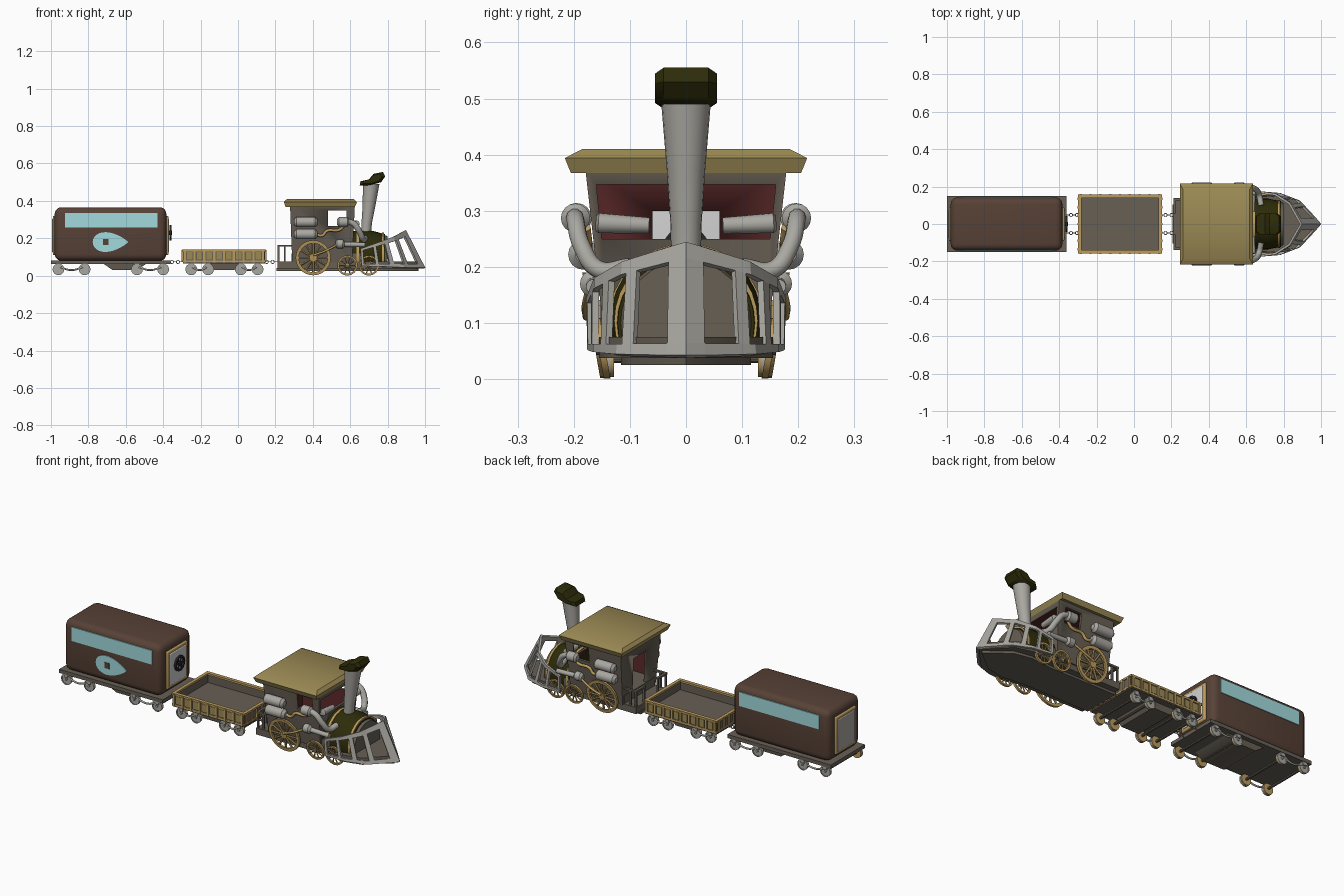
import bpy, bmesh, math
from mathutils import Vector

if "Cube" in bpy.data.objects:
    bpy.data.objects.remove(bpy.data.objects["Cube"])

def material(name, r, g, b):
    m = bpy.data.materials.new(name)
    m.diffuse_color = (r, g, b, 1)
    m.use_nodes = True
    m.node_tree.nodes["Principled BSDF"].inputs["Base Color"].default_value = m.diffuse_color
    return m

BROWN = material("brown", .095, .053, .037)
STEEL = material("pale steel", .40, .39, .355)
HULL = material("grey brown", .135, .115, .09)
TAN = material("roof tan", .33, .255, .09)
GOLD = material("gold", .50, .33, .11)
OLIVE = material("dark olive", .026, .025, .003)
RED = material("dark red", .085, .018, .018)
BLUE = material("window blue", .36, .70, .72)
BLACK = material("black", .02, .02, .02)
WHITE = material("door white", .62, .62, .62)

def finish(name, bm, mat, angle=35):
    bmesh.ops.recalc_face_normals(bm, faces=bm.faces)
    me = bpy.data.meshes.new(name)
    bm.to_mesh(me)
    bm.free()
    me.materials.append(mat)
    me.shade_smooth()
    me.set_sharp_from_angle(angle=math.radians(angle))
    ob = bpy.data.objects.new(name, me)
    bpy.context.collection.objects.link(ob)
    return ob

def loft(name, rings, mat, closed=False, bevel=0):
    """Skin rings of points; closed joins last ring to first, else ends are capped."""
    bm = bmesh.new()
    vs = [[bm.verts.new(p) for p in r] for r in rings]
    n = len(rings[0])
    for i in range(len(vs) if closed else len(vs) - 1):
        a, b = vs[i], vs[(i + 1) % len(vs)]
        for j in range(n):
            bm.faces.new((a[j], a[(j + 1) % n], b[(j + 1) % n], b[j]))
    if not closed:
        bm.faces.new(vs[0])
        bm.faces.new(vs[-1])
    if bevel:
        bmesh.ops.bevel(bm, geom=bm.edges[:], offset=bevel, segments=5, profile=.5, affect='EDGES')
    return finish(name, bm, mat)

def rect(x0, x1, y0, y1, z):
    return [(x0, y0, z), (x1, y0, z), (x1, y1, z), (x0, y1, z)]

def box(name, x0, x1, y0, y1, z0, z1, mat, bevel=0):
    return loft(name, [rect(x0, x1, y0, y1, z0), rect(x0, x1, y0, y1, z1)], mat, bevel=bevel)

def rod(name, stations, mat, n=16, axis=None):
    """Round bar through (point, radius) stations."""
    d = Vector(axis) if axis else Vector(stations[-1][0]) - Vector(stations[0][0])
    q = d.to_track_quat('Z', 'Y')
    ring = [(math.cos(2 * math.pi * k / n), math.sin(2 * math.pi * k / n), 0) for k in range(n)]
    return loft(name, [[Vector(p) + q @ (Vector(c) * r) for c in ring] for p, r in stations], mat)

def tube(name, pts, r, mat):
    cu = bpy.data.curves.new(name, 'CURVE')
    cu.dimensions, cu.bevel_depth, cu.bevel_resolution = '3D', r, 3
    cu.use_fill_caps = True
    cu.resolution_u = 6
    sp = cu.splines.new('BEZIER')
    sp.bezier_points.add(len(pts) - 1)
    for b, p in zip(sp.bezier_points, pts):
        b.co = p
        b.handle_left_type = b.handle_right_type = 'AUTO'
    cu.materials.append(mat)
    ob = bpy.data.objects.new(name, cu)
    bpy.context.collection.objects.link(ob)

def hoop(name, c, r, w, t, mat, axis='Y', n=32):
    """Ring of rectangular section: radial width w, thickness t."""
    rings = []
    for k in range(n):
        a = 2 * math.pi * k / n
        ring = []
        for rr, h in ((r, -t / 2), (r, t / 2), (r - w, t / 2), (r - w, -t / 2)):
            u, v = rr * math.cos(a), rr * math.sin(a)
            ring.append(Vector(c) + Vector({'Y': (u, h, v), 'X': (h, u, v), 'Z': (u, v, h)}[axis]))
        rings.append(ring)
    return loft(name, rings, mat, closed=True)

def wheel(name, x, y, z, r, spokes, mat, t=.014, lean=0):
    """Spoked wheel; lean shifts the top outwards."""
    c = Vector((x, y, z))
    parts = [hoop(name + "_rim", c, r, r * .18, t, mat),
             rod(name + "_hub", [((x, y - t * .8, z), r * .2), ((x, y + t * .8, z), r * .2)], mat)]
    for k in range(spokes):
        a = 2 * math.pi * k / spokes
        d = Vector((math.cos(a), 0, math.sin(a))) * r
        parts.append(rod(name + "_spoke", [(c + d * .15, r * .065), (c + d * .9, r * .065)], mat, 6))
    for p in parts:
        for v in p.data.vertices:
            v.co.y += lean * (v.co.z - z)

def half(ob, zmin):
    """Flatten everything under zmin, so a barrel becomes an arch."""
    for v in ob.data.vertices:
        v.co.z = max(v.co.z, zmin)

def truck(name, xs, hw):
    """Pair of axles with wheels and hanging springs."""
    for x in xs:
        rod(name + "_axle", [((x, -hw, .036), .007), ((x, hw, .036), .007)], HULL, 8)
        for s in (-1, 1):
            wheel(name + "_wheel", x, s * hw, .034, .031, 6, STEEL, .01)
            rod(name + "_disc", [((x, s * (hw - .004), .034), .028), ((x, s * (hw + .002), .034), .028)], STEEL)
            rod(name + "_inner_disc", [((x, s * (hw - .012), .034), .03), ((x, s * (hw - .004), .034), .03)], GOLD)
            box(name + "_bracket", x - .012, x + .012, s * hw - .008, s * hw + .008, .045, .066, STEEL)
    for s in (-1, 1):
        tube(name + "_spring", [(xs[0], s * hw, .05), ((xs[0] + xs[1]) / 2, s * hw, .03), (xs[1], s * hw, .05)], .005, STEEL)

# ---- Carriage ----
box("carriage_bed", -1, -.36, -.15, .15, .062, .082, HULL)
loft("carriage_underframe", [rect(-.67, -.54, -.12, .12, .03), rect(-.72, -.49, -.125, .125, .064)], HULL)
box("carriage_body", -.98, -.383, -.142, .142, .08, .366, BROWN, bevel=.036)
for s in (-1, 1):
    box("carriage_window_strip", -.925, -.43, s * .143 - .003, s * .143 + .003, .258, .336, BLUE)
tear = []
for k in range(28):
    a = 2 * math.pi * k / 28
    tear.append((-.682 + .095 * math.cos(a), .18 + .066 * math.sin(a) * abs(math.sin(a / 2)) ** .8))
loft("drop_window", [[(x, y, z) for x, z in tear] for y in (-.146, -.139)], BLUE)
box("drop_window_centre", -.722, -.692, -.148, -.14, .163, .195, BROWN)
truck("carriage_rear_truck", (-.96, -.82), .14)
truck("carriage_front_truck", (-.54, -.40), .14)
for x, s, mat in ((-.38, 1, WHITE), (-.982, -1, STEEL)):
    box("end_door_frame", x - .008, x + .008, -.09, .09, .11, .32, GOLD, bevel=.007)
    box("end_door_panel", x + s * .006 - .006, x + s * .006 + .006, -.075, .075, .125, .305, mat, bevel=.005)
hoop("door_handwheel", (-.36, 0, .23), .042, .01, .01, BLACK, 'X')
rod("handwheel_shaft", [((-.375, 0, .23), .012), ((-.353, 0, .23), .012)], BLACK)
for k in range(3):
    d = Vector((0, math.cos(k * math.pi / 3), math.sin(k * math.pi / 3))) * .038
    c = Vector((-.36, 0, .23))
    rod("handwheel_spoke", [(c - d, .004), (c + d, .004)], BLACK, 6)

# ---- Open wagon ----
box("wagon_floor", -.295, .145, -.155, .155, .066, .086, HULL)
loft("wagon_underframe", [rect(-.13, -.02, -.12, .12, .03), rect(-.16, .01, -.125, .125, .068)], HULL)
truck("wagon_rear_truck", (-.25, -.16), .14)
truck("wagon_front_truck", (.015, .105), .14)
for s in (-1, 1):
    y = s * .149
    box("wagon_side_wall", -.293, .143, y - .004, y + .004, .08, .135, HULL)
    box("wagon_side_rail", -.298, .148, y - .01, y + .01, .13, .141, GOLD)
    box("wagon_side_sill", -.298, .148, y - .009, y + .009, .072, .082, GOLD)
    for k in range(9):
        x = -.285 + k * .0525
        box("wagon_side_post", x - .006, x + .006, s * .155 - .006, s * .155 + .006, .07, .137, GOLD)
        if k < 8:
            box("wagon_side_panel", x + .012, x + .041, s * .153 - .003, s * .153 + .003, .086, .127, TAN)
    x = -.075 + s * .216
    box("wagon_end_wall", x - .004, x + .004, -.15, .15, .08, .135, HULL)
    box("wagon_end_rail", x - .009, x + .009, -.158, .158, .13, .141, GOLD)
    box("wagon_end_sill", x - .008, x + .008, -.155, .155, .072, .082, GOLD)
    for k in range(7):
        y = -.135 + k * .045
        box("wagon_end_post", x + s * .006 - .005, x + s * .006 + .005, y - .006, y + .006, .072, .137, GOLD)

# ---- Coupling chains ----
for x0 in (-.353, .153):
    for s in (-1, 1):
        for k in range(4):
            hoop("chain_link", (x0 + k * .016, s * .048, .074), .011, .004, .004, STEEL, 'YZ'[k % 2], 10)

# ---- Locomotive base ----
plan = [(.21, -.14), (.62, -.137), (.76, -.155), (.86, -.13), (.985, 0), (.86, .13), (.76, .155), (.62, .137), (.21, .14)]
loft("engine_hull", [[(x, y, z) for x, y in plan] for z in (.038, .075)], HULL)
loft("engine_keel", [[(x * .98, y * .75, z) for x, y in plan] for z in (.025, .04)], HULL)
box("engine_lower_body", .285, .66, -.135, .135, .07, .12, HULL)
for s in (-1, 1):
    for x, y in ((.217, .06), (.217, .132), (.25, .132)):
        box("rear_rail_post", x - .005, x + .005, s * y - .005, s * y + .005, .07, .165, HULL)
    box("rear_rail", .21, .224, min(s * .055, s * .138), max(s * .055, s * .138), .155, .165, HULL)
    box("side_rail", .21, .29, s * .132 - .006, s * .132 + .006, .155, .165, HULL)

# ---- Cab with openings, red inside ----
cab = loft("cab", [rect(.29, .61, -.145, .145, .07), rect(.278, .625, -.18, .18, .38)], HULL)
cutters = [
    loft("cutter_room", [rect(.305, .597, -.13, .13, .085), rect(.293, .612, -.166, .166, .366)], RED),
    box("cutter_side_windows", .48, .58, -.3, .3, .265, .348, HULL),
    box("cutter_rear_door", .2, .4, -.06, .06, .09, .30, HULL),
    loft("cutter_front_window", [[(x, -.15, .25), (x, .15, .25), (x, .16, .347), (x, -.16, .347)] for x in (.55, .7)], HULL)]
for c in cutters:
    c.hide_render = True
    m = cab.modifiers.new("cut", 'BOOLEAN')
    m.operation, m.object, m.solver = 'DIFFERENCE', c, 'EXACT'
bpy.context.view_layer.update()
mesh = bpy.data.meshes.new_from_object(cab.evaluated_get(bpy.context.evaluated_depsgraph_get()))
cab.modifiers.clear()
cab.data = mesh
for c in cutters:
    bpy.data.objects.remove(c)
mesh.materials.clear()
mesh.materials.append(HULL)
mesh.materials.append(RED)
for p in mesh.polygons:
    inward = p.normal.dot(Vector((.45, 0, .22)) - p.center)
    p.material_index = 1 if inward > .03 and p.area > .004 else 0
loft("cab_roof", [rect(.275, .615, -.175, .175, .376), rect(.255, .625, -.205, .205, .367),
                  rect(.245, .636, -.216, .216, .394), rect(.262, .618, -.185, .185, .41)], TAN)

# ---- Boiler, chimney ----
half(rod("boiler", [((.60, 0, .105), .135), ((.72, 0, .105), .135), ((.785, 0, .1), .122)], OLIVE, 32, (1, 0, 0)), .05)
half(rod("boiler_front", [((.78, 0, .1), .118), ((.80, 0, .1), .112)], HULL, 32), .05)
for x, r in ((.64, .138), (.775, .128)):
    half(hoop("boiler_band", (x, 0, .104), r, .012, .012, GOLD, 'X'), .06)
rod("chimney", [((.683, 0, .20), .026), ((.688, 0, .28), .028), ((.70, 0, .37), .034), ((.712, 0, .49), .044)], STEEL, 20, (0, 0, 1))
hat = [(.65, .482), (.655, .505), (.70, .515), (.725, .545), (.775, .555), (.787, .53), (.765, .50), (.71, .484)]
loft("chimney_cap", [[(.718 + (x - .718) * k, y, .518 + (z - .518) * k) for x, z in hat]
                     for y, k in ((-.055, .72), (-.04, 1), (.04, 1), (.055, .72))], OLIVE)

# ---- Front guard: framed sloping walls between a top and a bottom path ----
TOP = [Vector(p) for p in ((.893, 0, .242), (.83, .11, .208), (.755, .158, .18), (.655, .172, .145))]
LOW = [Vector(p) for p in ((.996, 0, .04), (.885, .12, .043), (.78, .16, .048), (.66, .17, .052))]
COLS = (0, .25, .76, .93, 1, 1.45, 1.68, 2, 2.2, 2.35, 2.88, 3)

def along(path, u):
    i = min(int(u), 2)
    return path[i].lerp(path[i + 1], u - i)

bm = bmesh.new()
for s in (-1, 1):
    grid = []
    for u in COLS:
        a, b = along(TOP, u), along(LOW, u)
        grid.append([bm.verts.new((p.x, s * p.y, p.z)) for p in (a.lerp(b, v) for v in (0, .14, .89, 1))])
    for i in range(len(COLS) - 1):
        for j in range(3):
            if j != 1 or i in (0, 2, 5, 8, 10):
                f = (grid[i][j], grid[i + 1][j], grid[i + 1][j + 1], grid[i][j + 1])
                bm.faces.new(f if s > 0 else f[::-1])
bmesh.ops.remove_doubles(bm, verts=bm.verts, dist=.0005)
guard = finish("front_guard", bm, STEEL)
guard.data.shade_flat()
m = guard.modifiers.new("thickness", 'SOLIDIFY')
m.thickness, m.offset = .012, 0

# ---- Engine wheels, tanks and pipes on both sides ----
for s in (-1, 1):
    wheel("drive_wheel", .402, s * .163, .096, .094, 12, GOLD, .012, s * .17)
    wheel("front_wheel", .585, s * .15, .055, .054, 10, GOLD, .012, s * .17)
    wheel("lead_wheel", .70, s * .15, .055, .054, 10, GOLD, .012, s * .17)
    for x, z in ((.402, .096), (.585, .055), (.70, .055)):
        rod("engine_axle", [((x, s * .1, z), .012), ((x, s * .16, z), .012)], HULL)
    for y, z in ((.195, .287), (.183, .222)):
        rod("side_tank", [((.30, s * y, z), .014), ((.312, s * y, z), .027), ((.412, s * y, z), .027), ((.425, s * y, z), .014)], STEEL)
    tube("gold_pipe", [(.41, s * .178, .225), (.45, s * .175, .215), (.475, s * .175, .24), (.54, s * .175, .245), (.57, s * .178, .27)], .008, GOLD)
    tube("steam_pipe", [(.545, s * .197, .285), (.61, s * .197, .283), (.65, s * .185, .235), (.668, s * .155, .195), (.68, s * .10, .2)], .016, STEEL)
    rod("pipe_end", [((.53, s * .197, .287), .015), ((.54, s * .197, .287), .026), ((.585, s * .197, .287), .026), ((.595, s * .197, .285), .015)], STEEL)
    rod("cross_pipe", [((.632, s * .065, .274), .014), ((.632, s * .155, .278), .018), ((.625, s * .16, .278), .014)], STEEL)
    rod("piston_cylinder", [((.52, s * .165, .17), .013), ((.53, s * .165, .17), .024), ((.56, s * .165, .17), .024), ((.57, s * .165, .168), .013), ((.68, s * .165, .165), .013)], STEEL)
    tube("drive_rod", [(.402, s * .178, .11), (.46, s * .18, .13), (.53, s * .172, .165)], .006, GOLD)
